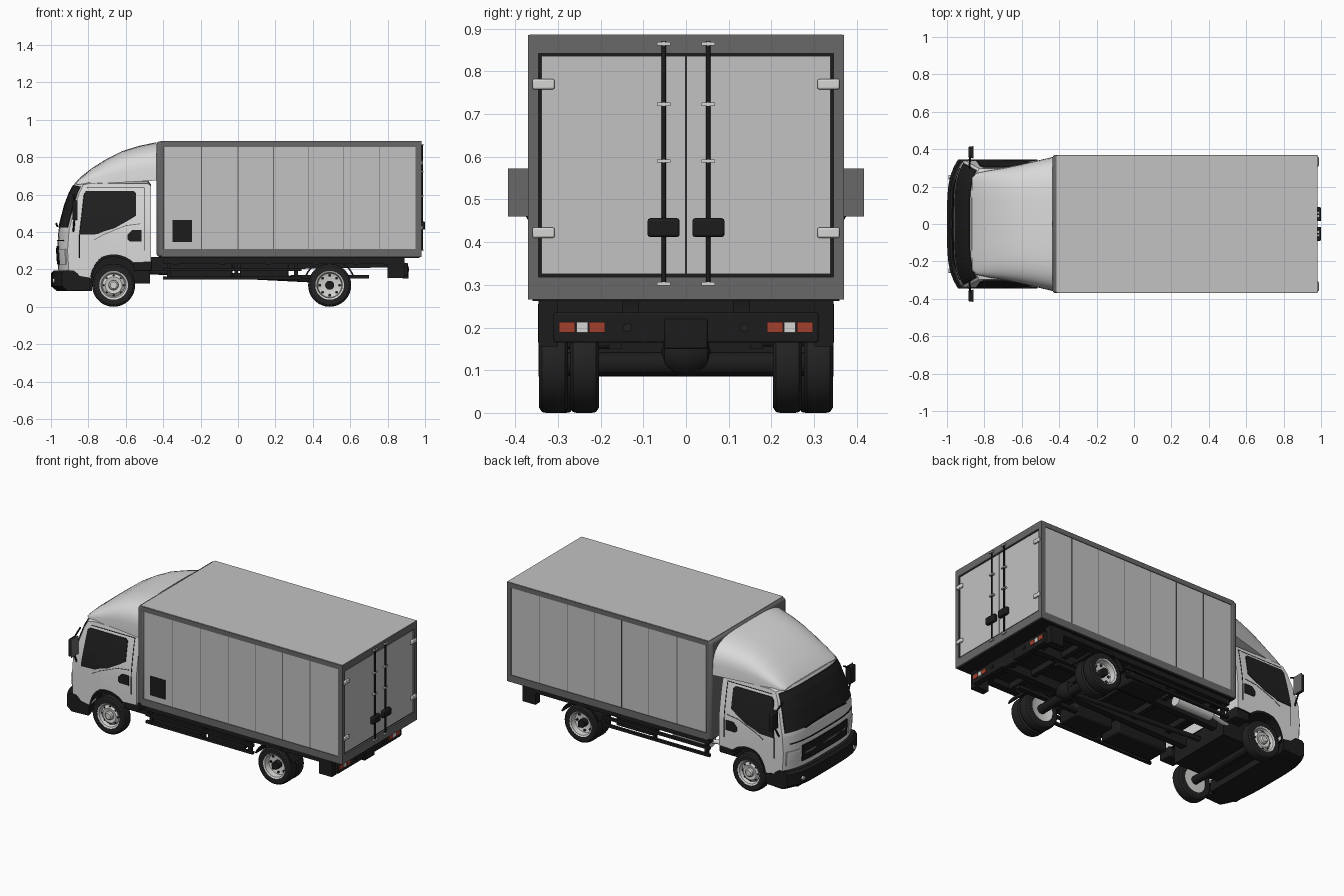
import bpy, bmesh, math
from mathutils import Vector

if "Cube" in bpy.data.objects:
    bpy.data.objects.remove(bpy.data.objects["Cube"])


def mat(name, *rgb):
    m = bpy.data.materials.new(name)
    m.diffuse_color = (*rgb, 1)
    m.use_nodes = True
    m.node_tree.nodes["Principled BSDF"].inputs["Base Color"].default_value = m.diffuse_color
    return m


PANEL = mat("panel grey", .54, .54, .54)
FRAME = mat("frame grey", .14, .14, .14)
PAINT = mat("cab paint", .70, .70, .70)
BLACK = mat("black plastic", .012, .012, .012)
GLASS = mat("dark glass", .014, .014, .015)
TYRE = mat("rubber", .016, .016, .016)
METAL = mat("light metal", .66, .66, .65)
RED = mat("lamp red", .36, .05, .025)


def finish(name, bm, *mats):
    me = bpy.data.meshes.new(name)
    bm.to_mesh(me)
    bm.free()
    for m in mats:
        me.materials.append(m)
    ob = bpy.data.objects.new(name, me)
    bpy.context.collection.objects.link(ob)
    return ob


def box(name, x, y, z, m, bevel=0):
    bm = bmesh.new()
    bmesh.ops.create_cube(bm, size=1)
    for v in bm.verts:
        v.co = [(a[0] + a[1]) / 2 + c * abs(a[1] - a[0]) for a, c in zip((x, y, z), v.co)]
    ob = finish(name, bm, m)
    if bevel:
        b = ob.modifiers.new("round", 'BEVEL')
        b.width, b.segments = bevel, 2
    return ob


def rod(name, p, q, r, m, seg=12):
    p, q = Vector(p), Vector(q)
    bm = bmesh.new()
    bmesh.ops.create_cone(bm, cap_ends=True, segments=seg, radius1=r, radius2=r, depth=(q - p).length)
    ob = finish(name, bm, m)
    ob.location = (p + q) / 2
    ob.rotation_euler = (q - p).to_track_quat('Z', 'Y').to_euler()
    return ob


def lathe(name, prof, x, y, z, side, m, seg=36):
    """Closed (radius, offset) profile spun about the y axis."""
    bm = bmesh.new()
    rings = []
    for i in range(seg):
        a = 2 * math.pi * i / seg
        rings.append([bm.verts.new((x + r * math.cos(a), y + side * o, z + r * math.sin(a))) for r, o in prof])
    n = len(prof)
    for i in range(seg):
        a, b = rings[i], rings[(i + 1) % seg]
        for j in range(n):
            bm.faces.new((a[j], a[(j + 1) % n], b[(j + 1) % n], b[j]))
    bmesh.ops.remove_doubles(bm, verts=bm.verts, dist=1e-5)
    bmesh.ops.recalc_face_normals(bm, faces=bm.faces)
    return finish(name, bm, m)


def clamp(v):
    return max(0, min(1, v))


def cab_shape(c):
    """Rounds the cab nose and leans its sides inward above the waist."""
    x, y, z = c
    t = min(1, abs(y) / .345) ** 4
    return (x + .06 * t * clamp((-.72 - x) / .2),
            y * (1 - .13 * clamp((z - .4) / .27) ** 1.3),
            z - .015 * t * clamp((z - .6) / .07))


def extrude(name, pts, y0, y1, m, shaped=False, under=None):
    """Side outline (x, z) extruded across y, optionally bent to the cab shape."""
    bm = bmesh.new()
    f = bm.faces.new([bm.verts.new((x, y0, z)) for x, z in pts])
    g = bmesh.ops.extrude_face_region(bm, geom=[f])["geom"]
    bmesh.ops.translate(bm, vec=(0, y1 - y0, 0), verts=[v for v in g if isinstance(v, bmesh.types.BMVert)])
    bmesh.ops.recalc_face_normals(bm, faces=bm.faces)
    if shaped:
        bmesh.ops.triangulate(bm, faces=bm.faces)
        cuts = [((0, s * y, 0), (0, 1, 0)) for y in (.08, .15, .2, .24, .27, .3, .325) for s in (1, -1)]
        cuts += [((0, 0, .4 + .03 * i), (0, 0, 1)) for i in range(10)]
        cuts += [((-.92 + .05 * i, 0, 0), (1, 0, 0)) for i in range(5)]
        for co, no in cuts:
            bmesh.ops.bisect_plane(bm, geom=bm.verts[:] + bm.edges[:] + bm.faces[:], plane_co=co, plane_no=no)
        for v in bm.verts:
            v.co = cab_shape(v.co)
        bm.normal_update()
    if under:
        for f in bm.faces:
            f.material_index = int(f.normal.z < -.25)
    return finish(name, bm, m, *([under] if under else []))


def arc(cx, cz, r, a0, a1, n=14):
    return [(cx + r * math.cos(math.radians(a0 + (a1 - a0) * i / n)),
             cz + r * math.sin(math.radians(a0 + (a1 - a0) * i / n))) for i in range(n + 1)]


# Cab body with wheel arches
FX, RX, WZ = -.665, .49, .115
extrude("cab_body", [(-.82, .675), (-.87, .665), (-.9, .61), (-.925, .545), (-.96, .41), (-.968, .3),
        (-.958, .15), (-.82, .15)] + arc(FX, .125, .143, 168, 50) + [(-.465, .24), (-.465, .655), (-.48, .672)],
        -.34, .34, PAINT, True, BLACK)


def nose(name, z0, z1, y0, y1, m):
    """Thin plate following the cab front between two heights."""
    line = [(-.87, .665), (-.9, .61), (-.925, .545), (-.96, .41), (-.968, .3), (-.958, .15)]

    def fx(z):
        for (xa, za), (xb, zb) in zip(line, line[1:]):
            if zb <= z <= za:
                return xb + (xa - xb) * (z - zb) / (za - zb)
    zs = sorted({z0, z1} | {z for _, z in line if z0 < z < z1})
    extrude(name, [(fx(z) - .005, z) for z in zs] + [(fx(z) + .003, z) for z in reversed(zs)], y0, y1, m, True)


nose("windscreen", .425, .65, -.325, .325, GLASS)
nose("nose_seam", .352, .357, -.3, .3, BLACK)
nose("grille", .225, .325, -.22, .22, BLACK)
nose("grille_bar", .268, .28, -.2, .2, FRAME)
extrude("front_bumper", [(-1, .18), (-.985, .195), (-.94, .195), (-.9, .165), (-.82, .155), (-.82, .09),
        (-.97, .085), (-1, .11)], -.345, .345, BLACK, True)

# Cab side details
for s in (1, -1):
    def side(name, pts, m, out=.344):
        extrude(name, pts, s * .336, s * out, m, True)
    nose("headlamp", .225, .31, s * .24, s * .325, METAL)
    side("side_window", [(-.9, .385), (-.865, .605), (-.845, .625), (-.56, .625), (-.545, .61), (-.545, .487),
                         (-.58, .465), (-.66, .42), (-.765, .388)], GLASS)
    side("side_vent", [(-.59, .36), (-.59, .385), (-.565, .41), (-.515, .41), (-.515, .35), (-.58, .35)], BLACK)
    side("door_seam_rear", [(-.503, .3), (-.503, .645), (-.499, .645), (-.499, .3)], BLACK, .342)
    side("door_seam_top", [(-.84, .643), (-.84, .647), (-.5, .647), (-.5, .643)], BLACK, .342)
    side("door_seam_front", [(-.9, .26), (-.9, .385), (-.896, .385), (-.896, .26)], BLACK, .342)
    side("door_crease", [(-.79, .355), (-.79, .359), (-.6, .436), (-.52, .446), (-.52, .442), (-.6, .432)], FRAME, .342)
    side("arch_lip", arc(FX, .125, .155, 168, 45) + arc(FX, .125, .141, 45, 168), BLACK, .345)
    rod("fog_lamp", (-.975, s * .25, .14), (-.992, s * .25, .14), .012, METAL)
    rod("wiper", (-.966, s * .2, .43), (-.972, s * .02, .445), .005, BLACK, 6)
    # Mirrors
    box("mirror_housing", (-.885, -.862), (s * .352, s * .415), (.462, .57), BLACK, .006)
    box("mirror_glass", (-.863, -.859), (s * .35, s * .417), (.46, .572), FRAME)
    rod("mirror_arm_low", (-.88, s * .335, .4), (-.875, s * .375, .47), .005, BLACK, 8)
    rod("mirror_arm_top", (-.88, s * .3, .6), (-.875, s * .375, .56), .005, BLACK, 8)
    box("cab_step", (-.56, -.46), (s * .24, s * .33), (.19, .25), BLACK, .008)

# Roof fairing lofted along x
bm = bmesh.new()
rings = []
for x, hw, base, top in ((-.865, .25, .655, .668), (-.84, .272, .655, .695), (-.78, .285, .655, .742),
                         (-.7, .298, .66, .792), (-.62, .315, .665, .832), (-.53, .336, .67, .86),
                         (-.435, .358, .675, .88)):
    ring = []
    for i in range(25):
        a = math.pi * i / 24
        c, d = math.cos(a), abs(math.sin(a))
        ring.append(bm.verts.new((x, hw * math.copysign(abs(c) ** .5, c), base + (top - base) * d ** .55)))
    rings.append(ring)
for a, b in zip(rings, rings[1:]):
    for j in range(25):
        k = (j + 1) % 25
        bm.faces.new((a[j], a[k], b[k], b[j]))
bm.faces.new(rings[0])
bm.faces.new(rings[-1])
bmesh.ops.recalc_face_normals(bm, faces=bm.faces)
finish("roof_fairing", bm, PAINT)

# Cargo box: core, frame, roof and floor
box("cargo_core", (-.41, .968), (-.366, .366), (.27, .88), PANEL)
box("cargo_front_wall", (-.435, -.39), (-.37, .37), (.267, .884), FRAME, .014)
box("cargo_roof", (-.415, .979), (-.367, .367), (.88, .887), PANEL)
box("cargo_floor", (-.42, .97), (-.36, .36), (.262, .272), BLACK)
for s in (1, -1):
    for n, z in (("bottom", (.266, .31)), ("top", (.855, .885))):
        box(n + "_side_rail", (-.41, .98), (s * .35, s * .37), z, FRAME)
    box("rear_post", (.95, .98), (s * .345, s * .37), (.266, .885), FRAME)
    for x in (-.195, 0, .19, .375, .565, .755):
        box("panel_seam", (x - .002, x + .002), (s * .36, s * .3672), (.31, .855), FRAME)
box("rear_sill", (.95, .98), (-.37, .37), (.266, .318), FRAME)
box("rear_header", (.95, .98), (-.37, .37), (.842, .885), FRAME)
box("side_grille", (-.35, -.245), (-.369, -.36), (.345, .465), BLACK)

# Rear doors and their hardware
box("door_gasket", (.96, .97), (-.346, .346), (.317, .843), BLACK)
for s in (1, -1):
    box("rear_door", (.96, .975), (s * .0015, s * .338), (.325, .836), PANEL)
    rod("lock_bar", (.984, s * .052, .3), (.984, s * .052, .87), .005, BLACK)
    for z in (.303, .59, .723, .865):
        box("bar_bracket", (.974, .991), (s * .036, s * .068), (z - .004, z + .004), METAL)
    box("lock_handle", (.975, 1), (s * .015, s * .09), (.412, .456), BLACK, .006)
    for z in (.422, .77):
        box("door_hinge", (.974, .988), (s * .308, s * .36), (z - .012, z + .012), METAL, .004)

# Wheels
tyre = [(.074, -.034), (.103, -.034), (.113, -.027), (.115, -.018), (.115, .018), (.113, .027), (.103, .034), (.077, .034)]
front_rim = [(0, .036), (.018, .036), (.025, .03), (.027, .018), (.045, .022), (.06, .01), (.067, .028), (.077, .033), (.077, -.03), (0, -.03)]
rear_rim = [(0, -.01), (.05, -.012), (.064, -.006), (.068, .028), (.077, .033), (.077, -.033), (.07, -.03), (0, -.02)]
for s in (1, -1):
    for n, x, y, rim in (("front", FX, .298, front_rim), ("rear_outer", RX, .31, rear_rim), ("rear_inner", RX, .238, rear_rim)):
        lathe(n + "_tyre", tyre, x, s * y, WZ, s, TYRE)
        lathe(n + "_rim", rim, x, s * y, WZ, s, METAL)
    rod("rear_hub", (RX, s * .29, WZ), (RX, s * .335, WZ), .024, BLACK, 20)
    for i in range(8):
        a = math.pi * i / 4
        p = (.053 * math.cos(a), .053 * math.sin(a))
        rod("rim_hole", (RX + p[0], s * .296, WZ + p[1]), (RX + p[0], s * .304, WZ + p[1]), .008, BLACK, 8)
        rod("rim_hole", (FX + p[0], s * .31, WZ + p[1]), (FX + p[0], s * .316, WZ + p[1]), .005, BLACK, 8)
    extrude("rear_mudguard", arc(RX, WZ, .14, 22, 158) + arc(RX, WZ, .132, 158, 22), s * .2, s * .347, BLACK)

# Chassis, axles and drivetrain
for s in (1, -1):
    extrude("chassis_rail", [(-.85, .17), (-.85, .235), (-.5, .265), (.82, .265), (.88, .23), (.88, .185), (.8, .21),
                             (-.5, .19)], s * .11, s * .15, BLACK)
    box("floor_bearer", (-.4, .82), (s * .3, s * .345), (.228, .264), BLACK)
    for z in (.155, .2):
        box("side_guard", (-.4, .34), (s * .325, s * .342), (z - .008, z + .008), BLACK)
    for x in (-.38, -.02, .3):
        box("guard_post", (x, x + .02), (s * .31, s * .33), (.148, .265), BLACK)
    box("rear_bracket", (.8, .89), (s * .3, s * .345), (.155, .262), BLACK)
    box("leaf_spring", (.28, .7), (s * .15, s * .18), (.15, .17), BLACK)
    # Tail lamps
    for y0, y1, m in ((.19, .227, RED), (.23, .257, METAL), (.26, .298, RED)):
        box("tail_lamp", (.9, .912), (s * y0, s * y1), (.188, .213), m)
    rod("rear_sensor", (.9, s * .137, .2), (.914, s * .137, .2), .011, TYRE, 8)
for x in (-.35, -.1, .15, .4, .62, .78):
    box("cross_member", (x, x + .03), (-.34, .34), (.225, .262), BLACK)
box("rear_bumper_bar", (.868, .908), (-.31, .31), (.165, .235), BLACK, .004)
box("tow_plate", (.88, .912), (-.05, .05), (.15, .22), BLACK, .004)
box("engine_block", (-.93, -.47), (-.21, .21), (.125, .28), BLACK)
box("engine_guard", (-.96, -.78), (-.27, .27), (.085, .16), BLACK)
rod("front_axle", (FX, -.28, WZ), (FX, .28, WZ), .025, BLACK)
rod("rear_axle", (RX, -.28, WZ), (RX, .28, WZ), .028, BLACK)
lathe("differential", [(0, -.06), (.035, -.05), (.052, -.02), (.052, .02), (.035, .05), (0, .06)], RX, 0, .137, 1, BLACK)
rod("drive_shaft", (-.5, 0, .19), (RX, 0, .14), .015, BLACK)
box("fuel_tank", (-.38, -.03), (-.32, -.17), (.15, .24), BLACK, .012)
box("battery_box", (.01, .27), (-.32, -.17), (.15, .24), BLACK, .01)
box("tool_box", (.02, .27), (.17, .31), (.155, .24), BLACK, .01)
rod("muffler", (-.35, .24, .195), (-.1, .24, .195), .036, METAL, 20)
rod("exhaust_pipe", (-.5, .2, .2), (-.35, .24, .195), .013, METAL)

# Smooth curved parts, keep edges sharp
bpy.ops.object.select_all(action='SELECT')
bpy.context.view_layer.objects.active = bpy.context.selected_objects[0]
bpy.ops.object.shade_smooth_by_angle(angle=math.radians(35))
